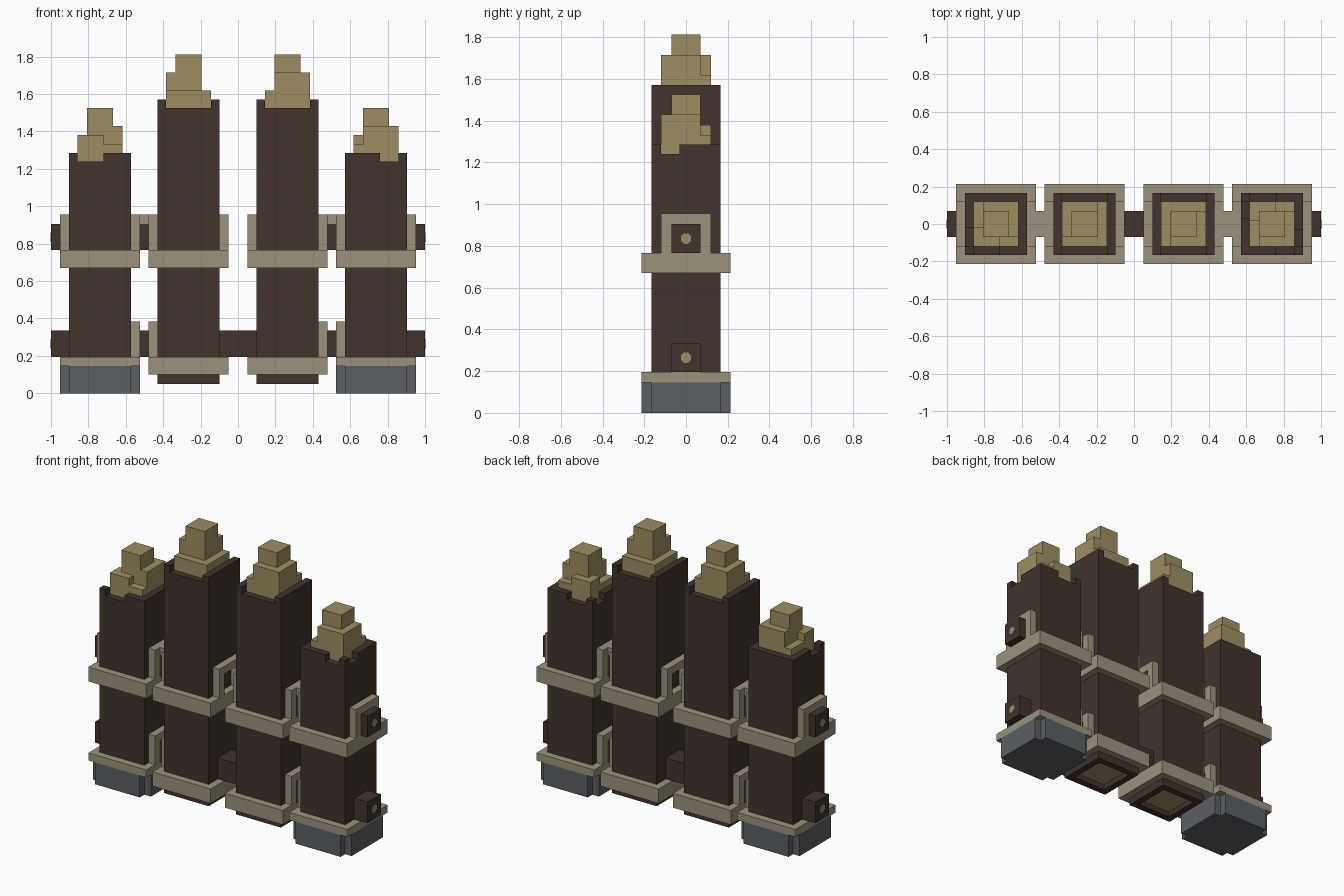
import bpy
import bmesh
from math import pi
from mathutils import Matrix, Vector

cube = bpy.data.objects.get("Cube")
if cube:
    bpy.data.objects.remove(cube, do_unlink=True)


def material(name, rgb):
    m = bpy.data.materials.new(name)
    m.use_nodes = True
    m.diffuse_color = (*rgb, 1)
    m.node_tree.nodes["Principled BSDF"].inputs["Base Color"].default_value = (*rgb, 1)
    return m


WOOD = material("dark bark", (0.052, 0.034, 0.027))
CORE = material("pale heartwood", (0.34, 0.275, 0.122))
BAND = material("weathered band", (0.325, 0.29, 0.205))
STONE = material("slate stone", (0.106, 0.116, 0.124))


def finish(name, bm, mat):
    mesh = bpy.data.meshes.new(name)
    bm.to_mesh(mesh)
    bm.free()
    mesh.materials.append(mat)
    obj = bpy.data.objects.new(name, mesh)
    bpy.context.collection.objects.link(obj)


def boxes(name, mat, parts, cx=0):
    """One object from boxes given as (x0, x1, y0, y1, z0, z1)."""
    bm = bmesh.new()
    for x0, x1, y0, y1, z0, z1 in parts:
        mid = Vector((cx + (x0 + x1) / 2, (y0 + y1) / 2, (z0 + z1) / 2))
        size = Matrix.Diagonal((x1 - x0, y1 - y0, z1 - z0, 1))
        bmesh.ops.create_cube(bm, size=1, matrix=Matrix.Translation(mid) @ size)
    finish(name, bm, mat)


P, C, B, U, H = 0.165, 0.12, 0.213, 0.12, 0.07  # half widths: post, core, band, upright, beam
OUTER, INNER = 0.738, 0.265
FULL, NONE = (-C, C), None


def rim(z0, z1, front, back, left, right):
    """Four corner blocks plus the solid stretch of wall on each side."""
    parts = [(*x, *y, z0, z1) for x in ((-P, -C), (C, P)) for y in ((-P, -C), (C, P))]
    for span, wall in ((front, (-P, -C)), (back, (C, P))):
        if span:
            parts.append((*span, *wall, z0, z1))
    for span, wall in ((left, (-P, -C)), (right, (C, P))):
        if span:
            parts.append((*wall, *span, z0, z1))
    return parts


def post(name, cx, bottom, top, walls):
    body = (-P, P, -P, P, bottom, top - 0.045)
    boxes(name, WOOD, [body] + rim(top - 0.045, top, *walls), cx)


def band(name, cx, z0, z1):
    boxes(name, BAND, [(-B, B, -B, B, z0, z1)], cx)


def bracket(name, cx, side, z):
    """Square arch around a beam, on one side of a post."""
    x0, x1 = sorted((side * P, side * B))
    boxes(name, BAND, [(x0, x1, -U, -H, z, z + 0.19), (x0, x1, H, U, z, z + 0.19),
                       (x0, x1, -H, H, z + 0.14, z + 0.19)], cx)


# Posts with notched rims (front, back, -x wall, +x wall)
post("outer_post_right", -OUTER, 0.145, 1.285, ((0.02, C), FULL, (-0.02, C), FULL))
post("outer_post_left", OUTER, 0.145, 1.285, ((-C, 0.02), (0.02, C), (-C, 0.03), (-0.03, C)))
for side, label in ((-1, "right"), (1, "left")):
    cx = side * INNER
    post("inner_post_" + label, cx, 0.1, 1.57, (NONE, NONE, FULL, FULL))
    # Hollow lower end with a recessed core
    boxes("inner_post_end_" + label, WOOD, rim(0.05, 0.1, FULL, FULL, FULL, FULL), cx)
    boxes("inner_core_end_" + label, CORE, [(-C, C, -C, C, 0.085, 0.11)], cx)
    # Stepped tip
    mx = (-C, H) if side < 0 else (-H, C)
    my = (-H, C) if side < 0 else (-C, H)
    boxes("inner_tip_" + label, CORE, [(-C, C, -C, C, 1.5, 1.62), (*mx, *my, 1.62, 1.715),
                                       (-H, H, -H, H, 1.715, 1.812)], cx)

    # Outer tip with a raised corner chunk
    ky = (-C, -0.02) if side < 0 else (0.02, C)
    boxes("outer_tip_" + label, CORE, [(-C, C, -C, C, 1.2, 1.33), (-H, C, *my, 1.33, 1.43),
                                       (-C, 0.02, *ky, 1.33, 1.38),
                                       (-H, H, -H, H, 1.43, 1.525)], side * OUTER)

    # Bands around the posts and brackets beside them
    for kind, x, low in (("outer", side * OUTER, 0.145), ("inner", cx, 0.1)):
        band(f"{kind}_upper_band_{label}", x, 0.67, 0.765)
        band(f"{kind}_lower_band_{label}", x, low, 0.195)
        for s in (-1, 1):
            bracket(f"{kind}_upper_bracket_{label}", x, s, 0.765)
    bracket("outer_lower_bracket_" + label, side * OUTER, -side, 0.195)
    bracket("inner_lower_bracket_" + label, cx, side, 0.195)
    gap = sorted((side * 0.475, side * 0.53))
    boxes("bracket_bridge_" + label, BAND, [(*gap, -H, H, 0.905, 0.955)])

    # Stone foot with notched corners
    boxes("foot_" + label, STONE, [(-B, B, -P, P, 0, 0.145), (-P, P, -B, B, 0, 0.145)], side * OUTER)

    # Upper beams stop at the inner posts
    span = sorted((side * 0.3, side * 1.0))
    boxes("upper_beam_" + label, WOOD, [(*span, -H, H, 0.765, 0.905)])

    # Round core mark on each beam end
    for z in (0.265, 0.835):
        bm = bmesh.new()
        place = Matrix.Translation((side * 0.999, 0, z)) @ Matrix.Rotation(pi / 2, 4, 'Y')
        bmesh.ops.create_cone(bm, cap_ends=True, segments=8, radius1=0.027, radius2=0.027,
                              depth=0.006, matrix=place @ Matrix.Rotation(pi / 8, 4, 'Z'))
        finish("beam_core_" + label, bm, CORE)

# Lower beam through all posts
boxes("lower_beam", WOOD, [(-1, 1, -H, H, 0.195, 0.335)])
